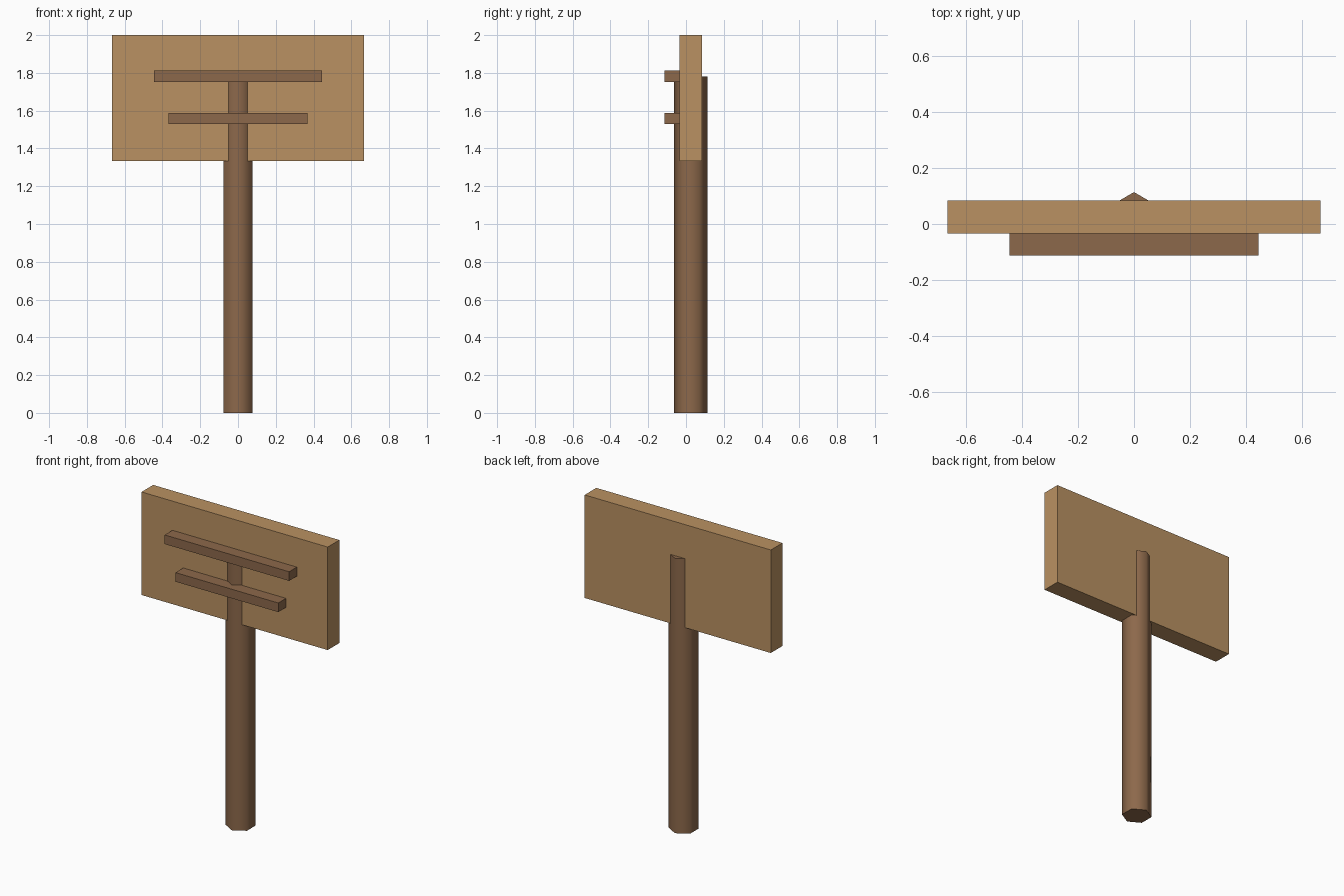
import bpy
import math

cube = bpy.data.objects.get("Cube")
if cube:
    bpy.data.objects.remove(cube, do_unlink=True)


def make_material(name, color):
    mat = bpy.data.materials.new(name)
    mat.use_nodes = True
    mat.diffuse_color = color
    mat.node_tree.nodes["Principled BSDF"].inputs["Base Color"].default_value = color
    return mat


light_wood = make_material("light wood", (0.49, 0.285, 0.122, 1))
dark_wood = make_material("dark wood", (0.265, 0.14, 0.07, 1))


def box(name, size, center, mat):
    bpy.ops.mesh.primitive_cube_add(size=1, location=center)
    obj = bpy.context.object
    obj.name = name
    obj.scale = size
    bpy.ops.object.transform_apply(location=False, rotation=False, scale=True)
    obj.data.materials.append(mat)
    return obj


POST_HEIGHT = 1.78
POST_Y = 0.025

# Six-sided post with softly shaded sides and crisp ends
bpy.ops.mesh.primitive_cylinder_add(vertices=6, radius=0.089, depth=POST_HEIGHT,
                                    location=(0, POST_Y, POST_HEIGHT / 2))
post = bpy.context.object
post.name = "post"
post.data.materials.append(dark_wood)
bpy.ops.object.shade_smooth_by_angle(angle=math.radians(65))

# Sign board, pierced by the post
box("sign_board", (1.333, 0.119, 0.667), (0, POST_Y, 1.667), light_wood)

# Raised bars on the front of the board
for name, width, z in (("upper_bar", 0.891, 1.782), ("lower_bar", 0.736, 1.559)):
    box(name, (0.0 + width, 0.089, 0.059), (0, -0.069, z), dark_wood)
